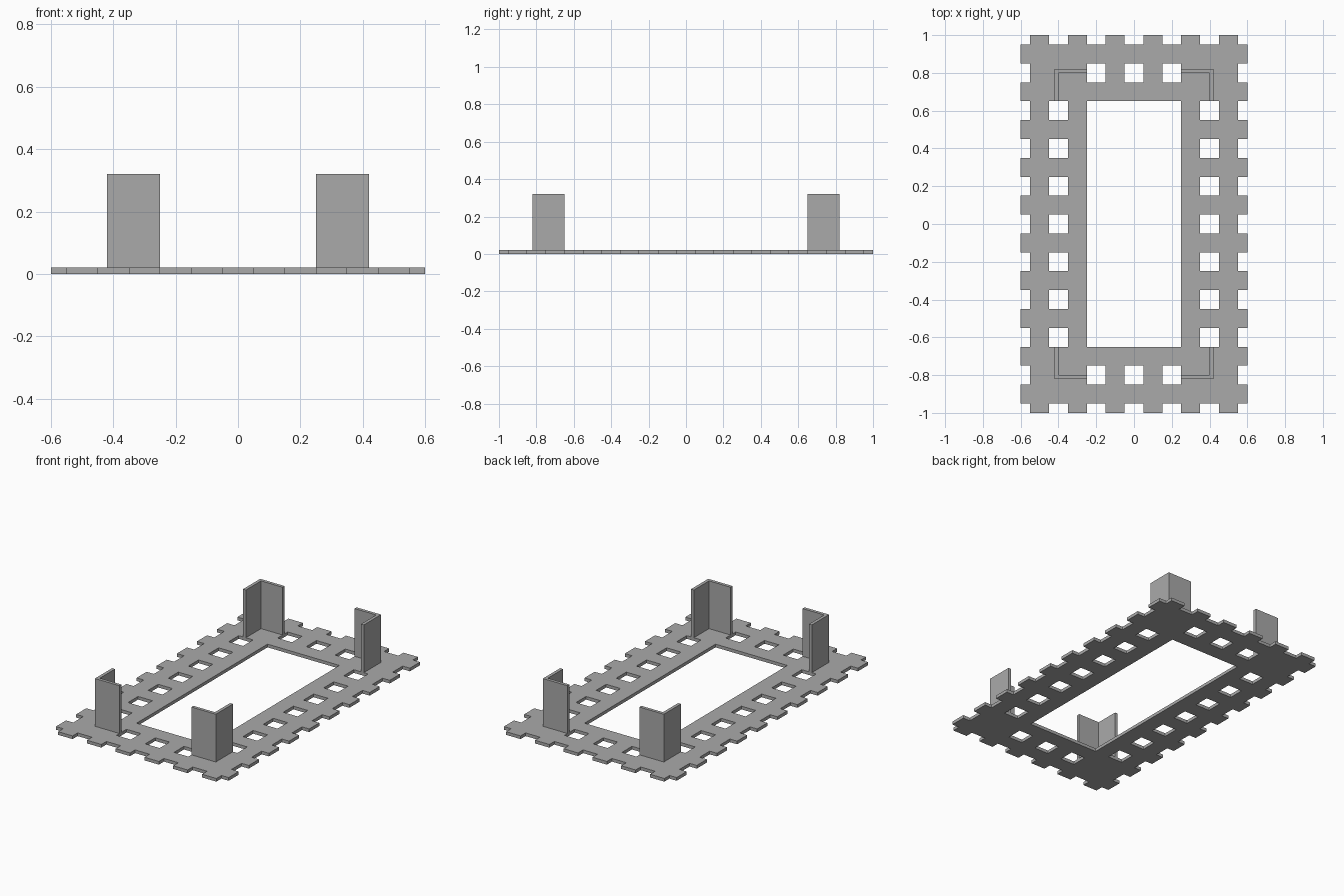
import bpy
import bmesh

PITCH = 0.1        # tooth and hole spacing
THICK = 0.02       # plate and bracket wall thickness
TOP = 0.32         # bracket top

cube = bpy.data.objects.get("Cube")
if cube:
    bpy.data.objects.remove(cube)

grey = bpy.data.materials.new("plain grey")
grey.use_nodes = True
grey.diffuse_color = (0.4, 0.4, 0.4, 1)
grey.node_tree.nodes["Principled BSDF"].inputs["Base Color"].default_value = (0.4, 0.4, 0.4, 1)


def make_object(name, bm):
    bmesh.ops.recalc_face_normals(bm, faces=bm.faces)
    mesh = bpy.data.meshes.new(name)
    bm.to_mesh(mesh)
    bm.free()
    mesh.materials.append(grey)
    obj = bpy.data.objects.new(name, mesh)
    bpy.context.collection.objects.link(obj)
    return obj


def extrude_up(bm, height):
    geom = bmesh.ops.extrude_face_region(bm, geom=bm.faces[:])["geom"]
    verts = [g for g in geom if isinstance(g, bmesh.types.BMVert)]
    bmesh.ops.translate(bm, verts=verts, vec=(0, 0, height))


def is_solid(i, j):
    a, b = abs(i), abs(j)
    if a <= 2 and b <= 6:                      # central opening
        return False
    if a == 6:                                 # teeth on the long sides
        return b % 2 == 1
    if b == 10:                                # teeth on the short sides
        return a % 2 == 1
    if a == 4 and b <= 6 and b % 2 == 0:       # slots along the long sides
        return False
    return not (b == 8 and a in (0, 2))        # slots along the short sides


def span(i, limit):
    low, high = (i - 0.5) * PITCH, (i + 0.5) * PITCH
    return max(low, -limit), min(high, limit)


# Toothed base frame: keep the solid cells, weld them, then thicken
bm = bmesh.new()
for i in range(-6, 7):
    for j in range(-10, 11):
        if is_solid(i, j):
            x0, x1 = span(i, 0.6)
            y0, y1 = span(j, 1.0)
            bm.faces.new([bm.verts.new((x, y, 0)) for x, y in
                          ((x0, y0), (x1, y0), (x1, y1), (x0, y1))])
bmesh.ops.remove_doubles(bm, verts=bm.verts, dist=0.001)
extrude_up(bm, THICK)
make_object("base_frame", bm)

# Four L-shaped corner brackets, opening towards the centre
X0, Y0, X1, Y1 = 0.25, 0.65, 0.42, 0.82
profile = [(X0, Y1), (X1, Y1), (X1, Y0), (X1 - THICK, Y0),
           (X1 - THICK, Y1 - THICK), (X0, Y1 - THICK)]
for side, sx in (("left", 1), ("right", -1)):
    for end, sy in (("front", -1), ("back", 1)):
        bm = bmesh.new()
        bm.faces.new([bm.verts.new((sx * x, sy * y, THICK)) for x, y in profile])
        extrude_up(bm, TOP - THICK)
        make_object(f"{end}_{side}_corner_bracket", bm)
